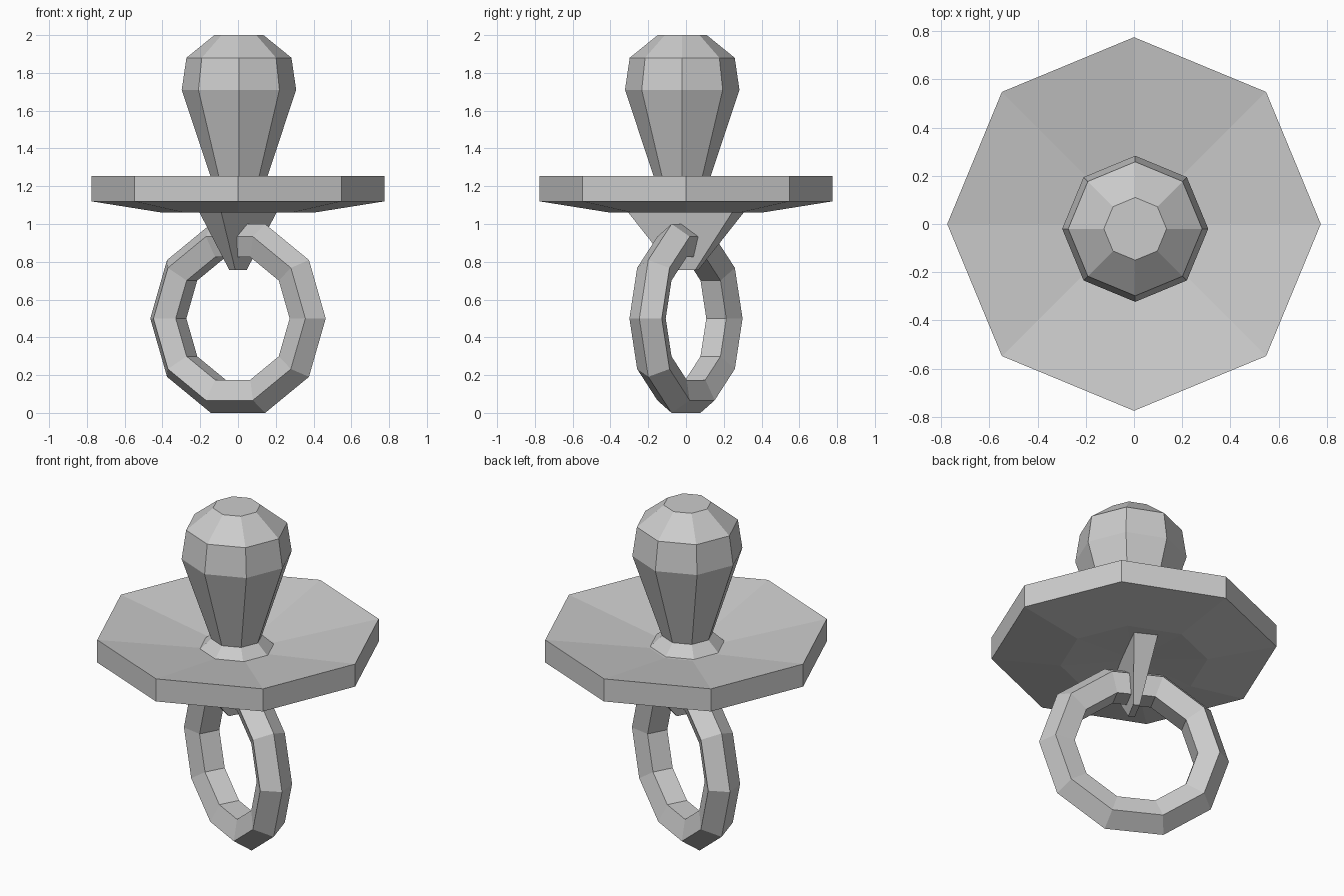
import bpy, bmesh
from math import cos, sin, pi, radians

if "Cube" in bpy.data.objects:
    bpy.data.objects.remove(bpy.data.objects["Cube"])


def make_object(name, verts, faces, loc=(0, 0, 0), yaw=0.0):
    mesh = bpy.data.meshes.new(name)
    mesh.from_pydata(verts, [], faces)
    bm = bmesh.new()
    bm.from_mesh(mesh)
    bmesh.ops.remove_doubles(bm, verts=bm.verts, dist=1e-5)
    bmesh.ops.recalc_face_normals(bm, faces=bm.faces)
    bm.to_mesh(mesh)
    bm.free()
    obj = bpy.data.objects.new(name, mesh)
    obj.location = loc
    obj.rotation_euler.z = yaw
    bpy.context.collection.objects.link(obj)
    return obj


def lathe(name, profile, sides, loc=(0, 0, 0)):
    """Spin an open (radius, z) profile and cap both ends."""
    n = len(profile)
    verts = [(r * cos(2 * pi * i / sides), r * sin(2 * pi * i / sides), z)
             for i in range(sides) for r, z in profile]
    faces = [(i * n + j, (i + 1) % sides * n + j,
              (i + 1) % sides * n + j + 1, i * n + j + 1)
             for i in range(sides) for j in range(n - 1)]
    faces += [[i * n + e for i in range(sides)] for e in (0, n - 1)]
    return make_object(name, verts, faces, loc)


# Dished octagonal mouth shield
lathe("shield", [(0.20, 1.16), (0.775, 1.255), (0.775, 1.12),
                 (0.40, 1.06), (0.05, 1.075)], 8)

# Teat with a flared collar at its base
lathe("teat", [(0.13, 2.0), (0.278, 1.88), (0.303, 1.71),
               (0.14, 1.22), (0.21, 1.155)], 8, (0.005, -0.02, 0))

# Upright pull ring: ten segments, five-sided section
yaw = radians(-28)
major, minor, segs, sect = 0.424, 0.102, 10, 5
verts, faces = [], []
for i in range(segs):
    a = 2 * pi * i / segs
    for j in range(sect):
        b = 2 * pi * j / sect
        r = major + minor * cos(b)
        verts.append((r * cos(a), minor * sin(b), r * sin(a)))
        i2, j2 = (i + 1) % segs, (j + 1) % sect
        faces.append((i * sect + j, i2 * sect + j,
                      i2 * sect + j2, i * sect + j2))
make_object("pull_ring", verts, faces, (0, 0, 0.5), yaw)

# Tapered lug under the shield that holds the ring
verts = [(sx * hx, sy * hy, z)
         for hx, hy, z in ((0.07, 0.335, 1.09), (0.018, 0.065, 0.757))
         for sx, sy in ((-1, -1), (1, -1), (1, 1), (-1, 1))]
faces = [(0, 1, 2, 3), (4, 5, 6, 7)]
faces += [(i, (i + 1) % 4, (i + 1) % 4 + 4, i + 4) for i in range(4)]
make_object("ring_lug", verts, faces, (0, 0, 0), yaw)
